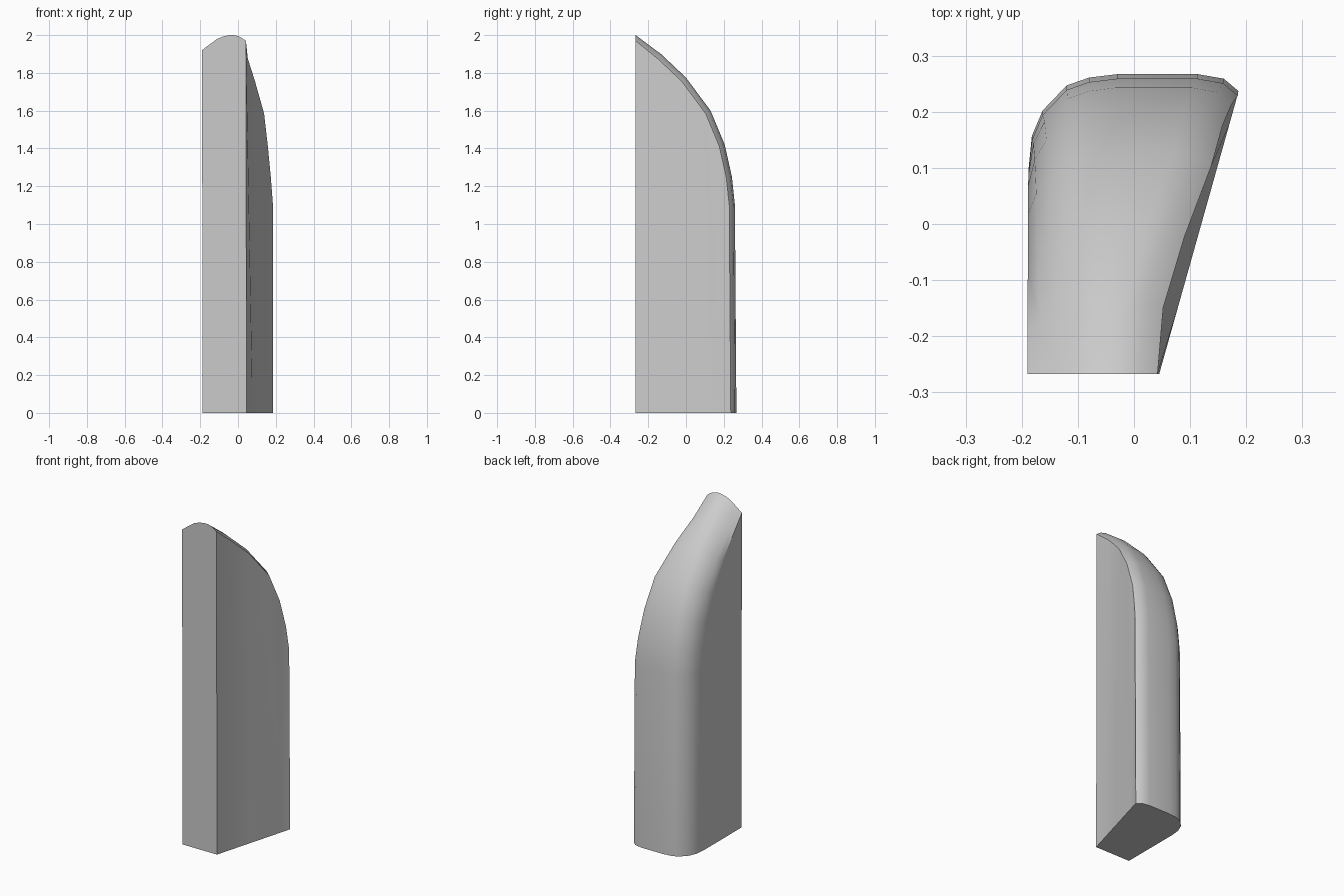
import bpy, bmesh
from mathutils import Vector

cube = bpy.data.objects.get("Cube")
if cube:
    bpy.data.objects.remove(cube)

FRONT = -0.267

# Back spine: y, z, x of the slanted-side edge, blend from lower to upper section
spine = [(0.267, 0.0, 0.186, 0), (0.259, 1.1, 0.185, 0), (0.243, 1.25, 0.174, 0.15),
         (0.205, 1.42, 0.158, 0.3), (0.13, 1.6, 0.138, 0.45), (0.0, 1.775, 0.09, 0.65),
         (-0.13, 1.898, 0.052, 0.85), (FRONT, 2.0, 0.042, 1)]

# Cross sections: x, inward depth (the last three x values are offsets from the slanted edge)
lower = [(-0.188, 0.17), (-0.182, 0.11), (-0.163, 0.065), (-0.12, 0.02), (-0.08, 0.006),
         (-0.03, 0), (-0.072, 0), (-0.026, 0.008), (0, 0.03)]
upper = [(-0.19, 0.08), (-0.165, 0.06), (-0.14, 0.042), (-0.11, 0.02), (-0.08, 0.008),
         (-0.045, 0), (-0.062, 0), (-0.03, 0.01), (0, 0.03)]


def spine_normal(i):
    """Outward direction of the spine; level at the base, upright at the front end."""
    if i < 2:
        return Vector((0, 1, 0))
    if i == len(spine) - 1:
        return Vector((0, 0, 1))
    dy = spine[i + 1][0] - spine[i - 1][0]
    dz = spine[i + 1][1] - spine[i - 1][1]
    return Vector((0, dz, -dy)).normalized()


bm = bmesh.new()

# Rounded back swept up and over to the front
rows = []
for i, (y, z, edge, w) in enumerate(spine):
    normal, row = spine_normal(i), []
    for k, (a, b) in enumerate(zip(lower, upper)):
        x = a[0] + (b[0] - a[0]) * w + (edge if k > 5 else 0)
        depth = a[1] + (b[1] - a[1]) * w
        row.append(bm.verts.new(Vector((x, y, z)) - normal * depth))
    rows.append(row)
for r, s in zip(rows, rows[1:]):
    for k in range(len(r) - 1):
        bm.faces.new((r[k], r[k + 1], s[k + 1], s[k]))

# Slanted side in strips between the base line and the swept edge
foot = [rows[0][-1]]
for row in rows[2:]:
    y = row[-1].co.y
    foot.append(bm.verts.new((0.045 + (y - FRONT) * 0.281, y, 0)))
bm.faces.new((foot[0], rows[1][-1], rows[2][-1], foot[1]))
for i in range(1, len(foot) - 1):
    bm.faces.new((foot[i], rows[i + 1][-1], rows[i + 2][-1], foot[i + 1]))

# Straight side, front and underside
corner = bm.verts.new((-0.188, FRONT, 0))
bm.faces.new([corner] + [row[0] for row in rows])
bm.faces.new([corner] + rows[-1] + [foot[-1]])
bm.faces.new([corner] + rows[0] + foot[1:])

bmesh.ops.recalc_face_normals(bm, faces=bm.faces)
mesh = bpy.data.meshes.new("curved_block")
bm.to_mesh(mesh)
bm.free()
block = bpy.data.objects.new("curved_block", mesh)
bpy.context.collection.objects.link(block)

# Single light grey material
grey = bpy.data.materials.new("light_grey")
grey.use_nodes = True
colour = (0.6, 0.6, 0.6, 1)
grey.diffuse_color = colour
grey.node_tree.nodes["Principled BSDF"].inputs["Base Color"].default_value = colour
mesh.materials.append(grey)

bpy.ops.object.select_all(action='DESELECT')
block.select_set(True)
bpy.context.view_layer.objects.active = block
bpy.ops.object.shade_smooth_by_angle(angle=0.55)
